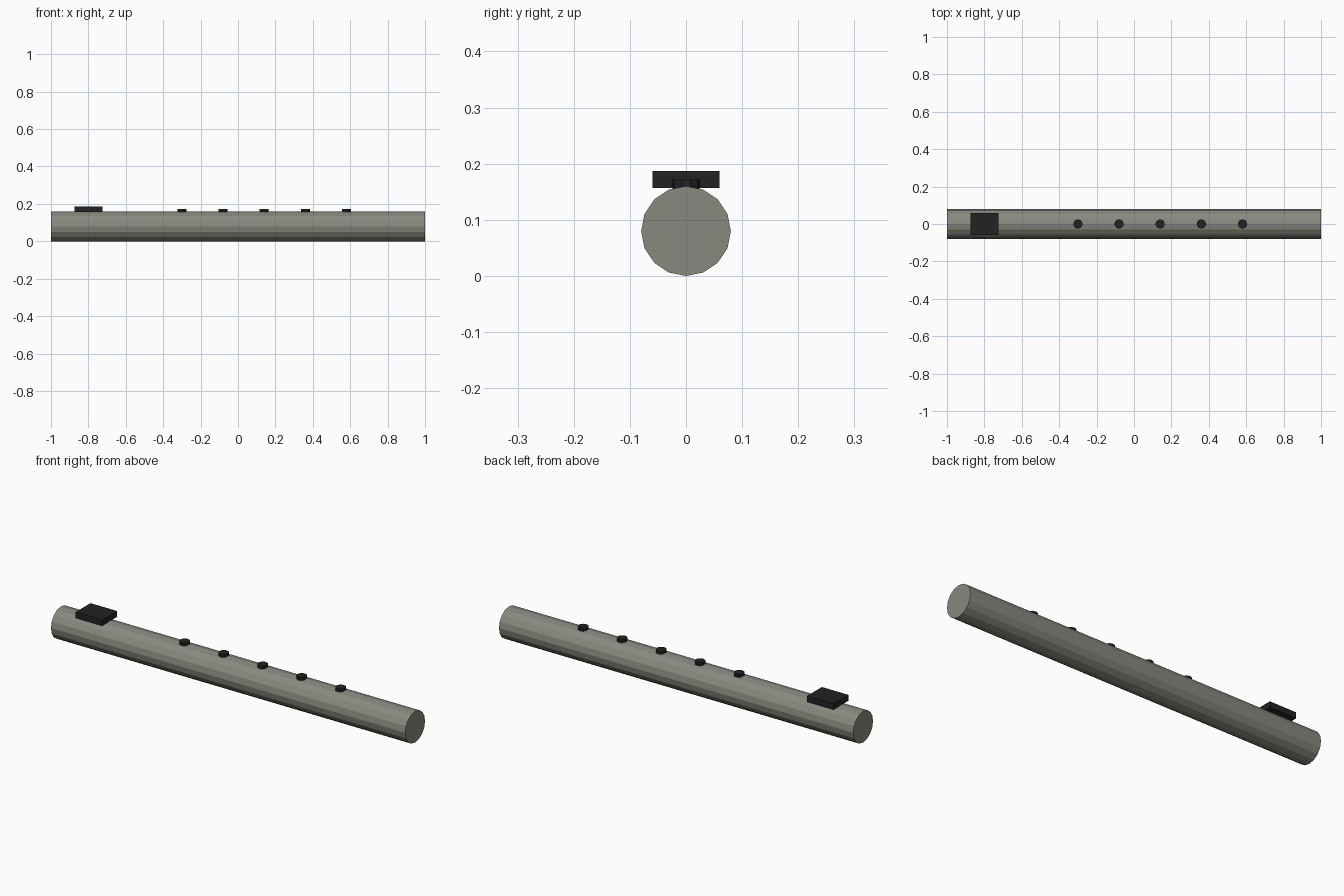
import bpy
from math import pi

cube = bpy.data.objects.get("Cube")
if cube:
    bpy.data.objects.remove(cube, do_unlink=True)


def material(name, color):
    mat = bpy.data.materials.new(name)
    mat.use_nodes = True
    mat.diffuse_color = color
    mat.node_tree.nodes["Principled BSDF"].inputs["Base Color"].default_value = color
    return mat


def finish(name, mat):
    obj = bpy.context.object
    obj.name = obj.data.name = name
    obj.data.materials.append(mat)
    return obj


def cylinder(name, sides, radius, depth, location, mat, rotation=(0, 0, 0)):
    bpy.ops.mesh.primitive_cylinder_add(vertices=sides, radius=radius, depth=depth,
                                        location=location, rotation=rotation)
    return finish(name, mat)


grey = material("warm grey", (0.25, 0.25, 0.215, 1))
black = material("black", (0.016, 0.016, 0.016, 1))

# Tube lying along x
RADIUS = 0.08
cylinder("tube", 16, RADIUS, 2, (0, 0, RADIUS), grey, (0, pi / 2, 0))

# Mouthpiece plate near the right end
bpy.ops.mesh.primitive_cube_add(size=1, location=(-0.8, 0, 0.172))
plate = finish("mouthpiece", black)
plate.scale = (0.15, 0.12, 0.03)

# Row of finger keys along the top
for i in range(5):
    cylinder(f"finger_key_{i + 1}", 10, 0.025, 0.016, (-0.3 + 0.22 * i, 0, 0.164), black)
